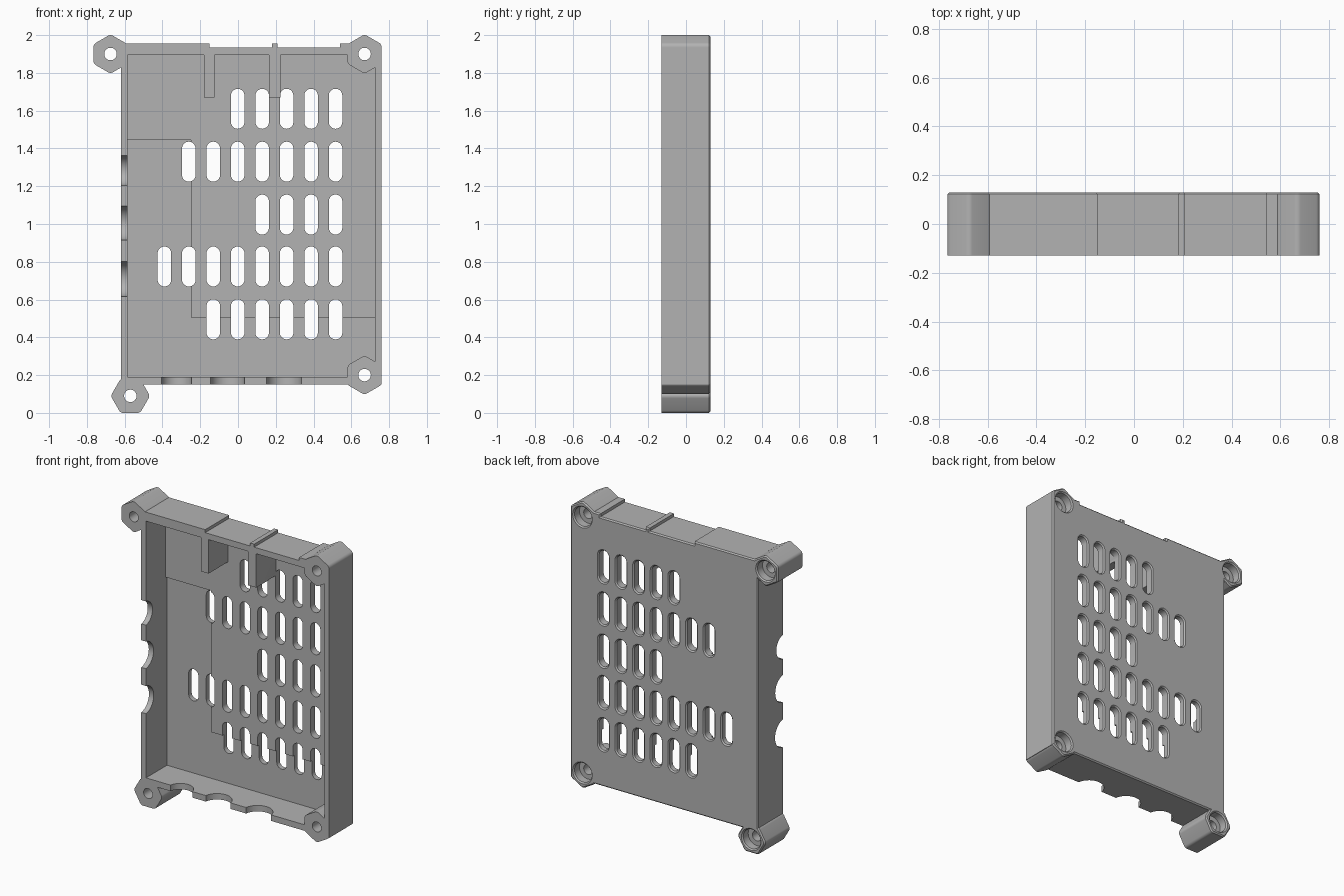
import bpy, bmesh, math
from mathutils import Vector

if "Cube" in bpy.data.objects:
    bpy.data.objects.remove(bpy.data.objects["Cube"])

FRONT, BACK, CUT = -0.13, 0.13, 0.2
CH = 0.008  # rear edge chamfer

grey = bpy.data.materials.new("grey plastic")
grey.use_nodes = True
grey.diffuse_color = (0.45, 0.45, 0.45, 1)
grey.node_tree.nodes["Principled BSDF"].inputs["Base Color"].default_value = grey.diffuse_color


# Counter-clockwise outlines in the x-z plane
def rect(x0, x1, z0, z1):
    return [Vector(p) for p in ((x0, z0), (x1, z0), (x1, z1), (x0, z1))]


def rounded(cores, r, steps, spread, start):
    """Arc of radius r around each core point."""
    pts = []
    for i, c in enumerate(cores):
        for s in range(steps + 1):
            a = start + spread * (i + s / steps)
            pts.append(Vector((c[0] + r * math.cos(a), c[1] + r * math.sin(a))))
    return pts


def circle(x, z, r, n=32):
    return [Vector((x + r * math.cos(math.tau * i / n), z + r * math.sin(math.tau * i / n)))
            for i in range(n)]


def slot(x, z):
    return rounded([(x, z + 0.07), (x, z - 0.07)], 0.036, 10, math.pi, 0)


def hexagon(x, z, turn):
    flat, r = 0.09, 0.026
    reach = (flat - r) / math.cos(math.pi / 6)
    cores = [(x + reach * math.cos(turn + i * math.pi / 3), z + reach * math.sin(turn + i * math.pi / 3))
             for i in range(6)]
    return rounded(cores, r, 5, math.pi / 3, turn - math.pi / 6)


def offset(pts, d):
    out = []
    for i, p in enumerate(pts):
        a, b = (p - pts[i - 1]).normalized(), (pts[(i + 1) % len(pts)] - p).normalized()
        na, nb = Vector((a.y, -a.x)), Vector((b.y, -b.x))
        out.append(p + (na + nb) * d / (1 + na.dot(nb)))
    return out


def prism(bm, pts, levels):
    """Loft an outline along y; levels are (y, outward offset)."""
    rings = [[bm.verts.new((p.x, y, p.y)) for p in (offset(pts, d) if d else pts)] for y, d in levels]
    n = len(pts)
    for lo, hi in zip(rings, rings[1:]):
        for i in range(n):
            j = (i + 1) % n
            bm.faces.new((lo[i], lo[j], hi[j], hi[i]))
    bm.faces.new(rings[0][::-1])
    bm.faces.new(rings[-1])


def make(name, parts):
    bm = bmesh.new()
    for pts, levels in parts:
        prism(bm, pts, levels)
    bmesh.ops.recalc_face_normals(bm, faces=bm.faces)
    me = bpy.data.meshes.new(name)
    bm.to_mesh(me)
    bm.free()
    me.materials.append(grey)
    ob = bpy.data.objects.new(name, me)
    bpy.context.collection.objects.link(ob)
    return ob


def combine(target, tool, operation):
    mod = target.modifiers.new(operation.title(), 'BOOLEAN')
    mod.operation, mod.object, mod.solver = operation, tool, 'EXACT'
    bpy.context.view_layer.objects.active = target
    bpy.ops.object.modifier_apply(modifier=mod.name)
    bpy.data.objects.remove(tool)


solid = [(FRONT, 0), (BACK - CH, 0), (BACK, -CH)]
through = [(-CUT, 0), (CUT, 0)]

# Tray body with raised strips along the top wall
tray = make("enclosure_tray", [(rect(-0.62, 0.76, 0.15, 1.935), solid)])
strips = make("top_strips", [(rect(a, b, 1.85, 1.955), solid)
                             for a, b in ((-0.62, -0.15), (0.18, 0.21), (0.54, 0.7))])
combine(tray, strips, 'UNION')

# Cavity with a slightly deeper L-shaped recess in the floor
combine(tray, make("cavity", [(rect(-0.585, 0.725, 0.19, 1.895), [(-CUT, 0), (0.075, 0)])]), 'DIFFERENCE')
ell = [Vector(p) for p in ((-0.585, 0.19), (0.725, 0.19), (0.725, 0.505),
                           (-0.25, 0.505), (-0.25, 1.445), (-0.585, 1.445))]
combine(tray, make("recess", [(ell, [(0, 0), (0.09, 0)])]), 'DIFFERENCE')

# Screw bosses at the corners
bosses = [(-0.675, 1.90, math.pi / 6), (0.67, 1.90, math.pi / 6),
          (0.67, 0.20, math.pi / 6), (-0.57, 0.09, 0)]
combine(tray, make("bosses", [(hexagon(*b), solid) for b in bosses]), 'UNION')

# Hanging ribs inside the top wall
combine(tray, make("ribs", [(rect(a, b, 1.67, 1.91), [(FRONT, 0), (0.1, 0)])
                            for a, b in ((-0.18, -0.125), (0.165, 0.225))]), 'UNION')

# Screw holes, stepped wider at the back
combine(tray, make("holes", [(circle(x, z, 0.033), through) for x, z, t in bosses]), 'DIFFERENCE')
combine(tray, make("counterbores", [(circle(x, z, 0.064), [(0.07, 0), (BACK - CH, 0), (BACK + CH, 2 * CH)])
                                    for x, z, t in bosses]), 'DIFFERENCE')

# Vent slots: each row runs from its first column to the last
vents = []
for z, first in ((1.61, 3), (1.33, 1), (1.05, 4), (0.775, 0), (0.495, 2)):
    for col in range(first, 8):
        vents.append((slot(-0.39 + 0.1295 * col, z), [(-0.0, 0), (BACK - CH, 0), (BACK + CH, 2 * CH)]))
combine(tray, make("vents", vents), 'DIFFERENCE')


# Round cable notches in the front edge of the left-hand and bottom walls
def notch(x, z, r, axis):
    bpy.ops.mesh.primitive_cylinder_add(
        vertices=48, radius=r, depth=0.12, location=(x, FRONT - 0.012, z),
        rotation=(0, math.pi / 2, 0) if axis == 'X' else (0, 0, 0))
    cutter = bpy.context.object
    cutter.data.materials.append(grey)
    combine(tray, cutter, 'DIFFERENCE')


for z, r in ((1.283, 0.08), (1.005, 0.091), (0.708, 0.093)):
    notch(-0.61, z, r, 'X')
for x, r in ((-0.325, 0.081), (-0.055, 0.091), (0.243, 0.093)):
    notch(x, 0.17, r, 'Z')

# Smooth the round surfaces, keep the edges crisp
bpy.ops.object.select_all(action='DESELECT')
tray.select_set(True)
bpy.context.view_layer.objects.active = tray
bpy.ops.object.shade_smooth_by_angle(angle=math.radians(30))
